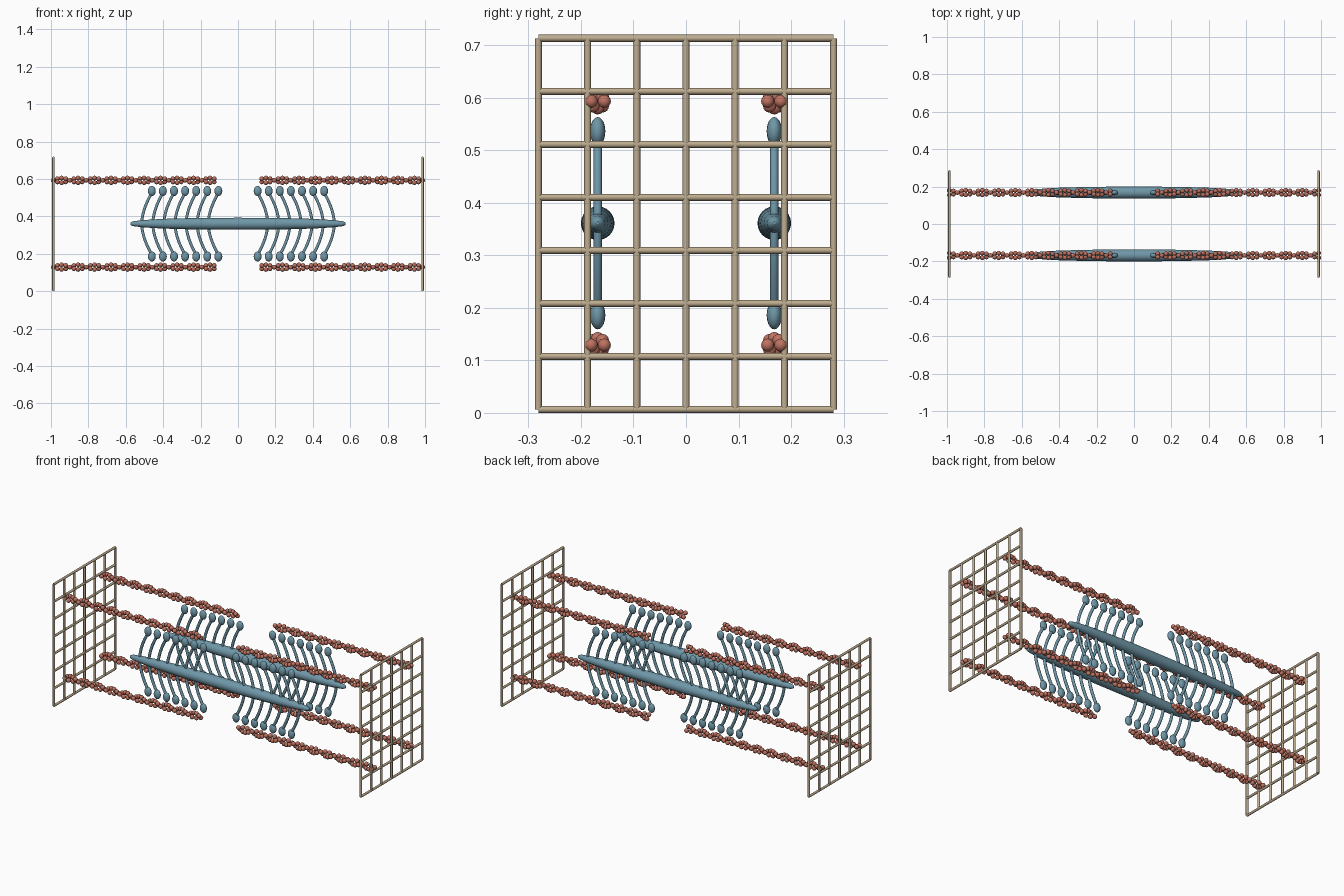
import bpy, bmesh, math
from mathutils import Matrix, Vector

cube = bpy.data.objects.get("Cube")
if cube:
    bpy.data.objects.remove(cube, do_unlink=True)


def material(name, rgb):
    m = bpy.data.materials.new(name)
    m.use_nodes = True
    m.diffuse_color = (*rgb, 1)
    bsdf = next(n for n in m.node_tree.nodes if n.type == 'BSDF_PRINCIPLED')
    bsdf.inputs["Base Color"].default_value = (*rgb, 1)
    return m


TAN = material("tan", (0.52, 0.42, 0.28))
CORAL = material("coral", (0.52, 0.17, 0.12))
BLUE = material("slate_blue", (0.16, 0.31, 0.39))

CENTER_Z = 0.361
ROW_Y = 0.168


def make_mesh(name, bm, mat):
    """Turn a bmesh into smooth shaded mesh data with one material."""
    bmesh.ops.recalc_face_normals(bm, faces=bm.faces)
    for f in bm.faces:
        f.smooth = len(f.verts) < 5
    mesh = bpy.data.meshes.new(name)
    bm.to_mesh(mesh)
    bm.free()
    mesh.materials.append(mat)
    return mesh


def place(name, mesh, loc=(0, 0, 0)):
    ob = bpy.data.objects.new(name, mesh)
    ob.location = loc
    bpy.context.collection.objects.link(ob)
    return ob


def bar(bm, a, b, r):
    a, b = Vector(a), Vector(b)
    turn = (b - a).to_track_quat('Z', 'Y').to_matrix().to_4x4()
    bmesh.ops.create_cone(bm, cap_ends=True, segments=12, radius1=r, radius2=r,
                          depth=(b - a).length,
                          matrix=Matrix.Translation((a + b) / 2) @ turn)


def ball(bm, loc, scale, u=12, v=8):
    m = Matrix.Translation(loc) @ Matrix.Diagonal((*scale, 1))
    bmesh.ops.create_uvsphere(bm, u_segments=u, v_segments=v, radius=1, matrix=m)


def tube(bm, path, radii, sides):
    """Sweep a circle along a path lying in the xz plane."""
    rings = []
    for i, p in enumerate(path):
        d = (path[min(i + 1, len(path) - 1)] - path[max(i - 1, 0)]).normalized()
        side = Vector((0, 1, 0))
        up = d.cross(side)
        rings.append([bm.verts.new(p + radii[i] * (side * math.cos(a) + up * math.sin(a)))
                      for a in (2 * math.pi * k / sides for k in range(sides))])
    for r0, r1 in zip(rings, rings[1:]):
        for k in range(sides):
            n = (k + 1) % sides
            bm.faces.new((r0[k], r0[n], r1[n], r1[k]))
    bm.faces.new(rings[0])
    bm.faces.new(rings[-1])


# End lattices
bm = bmesh.new()
R, HALF, LOW, HIGH = 0.0067, 0.281, 0.0067, 0.713
for i in range(7):
    y = -HALF + i * HALF / 3
    bar(bm, (0, y, LOW), (0, y, HIGH), R)
for i in range(8):
    z = LOW + i * (HIGH - LOW) / 7
    bar(bm, (0, -HALF, z), (0, HALF, z), R)
lattice = make_mesh("lattice", bm, TAN)
for side, sx in (("left", 1), ("right", -1)):
    place(f"{side}_end_lattice", lattice, (sx * 0.987, 0, 0))

# Twisted double strands of beads
PAIRS, BEAD = 40, 0.0125
START, END = 0.127, 0.9875
for side, sx in (("left", 1), ("right", -1)):
    bm = bmesh.new()
    for i in range(PAIRS):
        x = sx * (END + (START - END) * i / (PAIRS - 1))
        for half in (0, math.pi):
            a = i * math.pi / 4 + half
            ball(bm, (x, BEAD * math.cos(a), BEAD * math.sin(a)), (BEAD,) * 3)
    strand = make_mesh(f"{side}_strand", bm, CORAL)
    for row, sy in (("front", -1), ("back", 1)):
        for level, sz in (("upper", 1), ("lower", -1)):
            place(f"{side}_{row}_{level}_beaded_strand", strand,
                  (0, sy * ROW_Y, CENTER_Z + sz * 0.232))

# Central spindle rod
bm = bmesh.new()
half_profile = [(0.576, 0.003), (0.572, 0.009), (0.555, 0.014), (0.5, 0.02),
                (0.4, 0.026), (0.25, 0.03), (0.12, 0.0315)]
profile = ([(-x, r) for x, r in half_profile] + [(0, 0.032)]
           + half_profile[::-1])
tube(bm, [Vector((x, 0, 0)) for x, r in profile], [r for x, r in profile], 24)
rod = make_mesh("rod", bm, BLUE)

# Curved necks with egg-shaped heads, mirrored left/right and up/down
bm_necks, bm_heads = bmesh.new(), bmesh.new()
for sx in (1, -1):
    for sz in (1, -1):
        for i in range(7):
            x = 0.105 + i * 0.0593
            a, b, c = (Vector((sx * px, 0, sz * pz)) for px, pz in
                       ((x + 0.055, 0), (x + 0.05, 0.08), (x, 0.165)))
            path = [a * (1 - t) ** 2 + b * 2 * t * (1 - t) + c * t * t
                    for t in (k / 8 for k in range(9))]
            tube(bm_necks, path, [0.008] * 9, 10)
            ball(bm_heads, (sx * x, 0, sz * 0.175), (0.021, 0.0145, 0.027), 16, 10)
necks = make_mesh("necks", bm_necks, BLUE)
heads = make_mesh("heads", bm_heads, BLUE)

for row, sy in (("front", -1), ("back", 1)):
    for part, mesh in (("spindle_rod", rod), ("curved_necks", necks), ("heads", heads)):
        place(f"{row}_{part}", mesh, (0, sy * ROW_Y, CENTER_Z))
